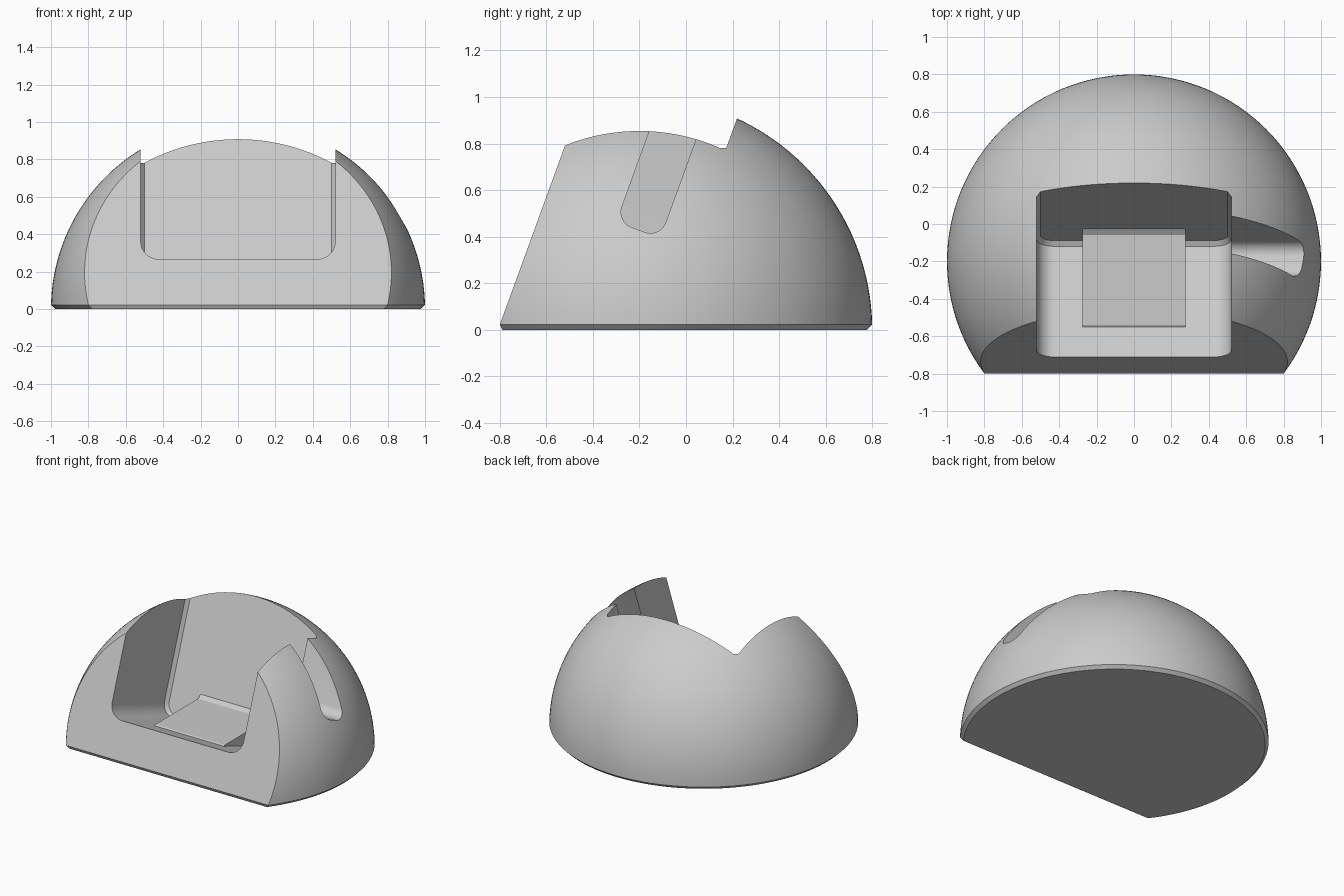
import bpy, bmesh, math
from mathutils import Vector

cube = bpy.data.objects.get("Cube")
if cube:
    bpy.data.objects.remove(cube)

TILT = math.radians(20)
DEPTH = Vector((0, math.cos(TILT), -math.sin(TILT)))   # along the slot floor, to the back
UP = Vector((0, math.sin(TILT), math.cos(TILT)))       # along the back rest
CORNER = Vector((0, -0.096, 0.042))                    # where floor meets back rest

grey = bpy.data.materials.new("light_grey")
grey.use_nodes = True
colour = (0.6, 0.6, 0.6, 1)
grey.diffuse_color = colour
grey.node_tree.nodes["Principled BSDF"].inputs["Base Color"].default_value = colour


def finish(name, bm):
    bmesh.ops.recalc_face_normals(bm, faces=bm.faces)
    mesh = bpy.data.meshes.new(name)
    bm.to_mesh(mesh)
    bm.free()
    mesh.materials.append(grey)
    obj = bpy.data.objects.new(name, mesh)
    bpy.context.collection.objects.link(obj)
    return obj


def loft(name, rings):
    """Closed solid through rings of equal point count."""
    bm = bmesh.new()
    loops = [[bm.verts.new(p) for p in ring] for ring in rings]
    for a, b in zip(loops, loops[1:]):
        for i in range(len(a)):
            j = (i + 1) % len(a)
            bm.faces.new((a[i], a[j], b[j], b[i]))
    bm.faces.new(loops[0])
    bm.faces.new(loops[-1])
    return finish(name, bm)


def u_shape(half, radius, bottom, top=1.3, steps=10):
    """U outline: straight sides, rounded lower corners."""
    pts = [(half, top)]
    for side, start in ((1, 0), (-1, 90)):
        for i in range(steps + 1):
            a = math.radians(start + 90 * i / steps)
            pts.append((side * (half - radius) + radius * math.cos(a),
                        bottom + radius - radius * math.sin(a)))
    return pts + [(-half, top)]


def local(x, d, h):
    return CORNER + Vector((x, 0, 0)) + DEPTH * d + UP * h


def boolean(target, tool, operation):
    mod = target.modifiers.new(tool.name, "BOOLEAN")
    mod.object, mod.operation, mod.solver = tool, operation, "EXACT"
    bpy.context.view_layer.objects.active = target
    bpy.ops.object.modifier_apply(modifier=mod.name)
    bpy.data.objects.remove(tool)


# Dome with a small chamfer round its foot
bm = bmesh.new()
outline = [(0, 0), (0.978, 0)]
outline += [(math.cos(a), math.sin(a))
            for a in (0.022 + (math.pi / 2 - 0.022) * i / 40 for i in range(41))]
verts = [bm.verts.new((r, -0.2, z)) for r, z in outline]
edges = [bm.edges.new(pair) for pair in zip(verts, verts[1:])]
bmesh.ops.spin(bm, geom=verts + edges, cent=(0, -0.2, 0), axis=(0, 0, 1),
               angle=math.tau, steps=128, use_duplicate=False)
bmesh.ops.remove_doubles(bm, verts=bm.verts, dist=1e-5)

# Leaning front face and its lower chamfer
foot = Vector((0, -0.8, 0.022))
for normal in (-DEPTH, Vector((0, -1, -0.5))):
    cut = bmesh.ops.bisect_plane(bm, geom=bm.verts[:] + bm.edges[:] + bm.faces[:],
                                 plane_co=foot, plane_no=normal, clear_outer=True)
    rim = [e for e in cut["geom_cut"] if isinstance(e, bmesh.types.BMEdge)]
    bmesh.ops.contextual_create(bm, geom=rim)
stand = finish("dome_stand", bm)

# Wide slot with a leaning back rest and chamfered back edges
wide = u_shape(0.52, 0.1, 0)
narrow = u_shape(0.5, 0.08, 0.02)
slot = loft("slot_cutter", [[local(x, d, h) for x, h in shape]
                            for shape, d in ((wide, -1.5), (wide, -0.025), (narrow, 0))])
boolean(stand, slot, "DIFFERENCE")

# Side groove running out through the left wall
groove = loft("groove_cutter", [[local(x, d - 0.235, h) for d, h in u_shape(0.1, 0.07, 0.327)]
                                for x in (0.4, 1.3)])
boolean(stand, groove, "DIFFERENCE")

# Level wedge on the slot floor, with a sloped lip at the back
wedge_side = [(-0.56, 0.06), (-0.56, 0.204), (-0.54, 0.213), (-0.06, 0.213),
              (-0.03, 0.232), (0.02, 0.232), (0.02, 0.03)]
wedge = loft("floor_wedge", [[(x, y, z) for y, z in wedge_side] for x in (-0.275, 0.275)])
boolean(stand, wedge, "UNION")

bpy.ops.object.select_all(action="DESELECT")
stand.select_set(True)
bpy.context.view_layer.objects.active = stand
bpy.ops.object.shade_smooth_by_angle(angle=math.radians(20))
